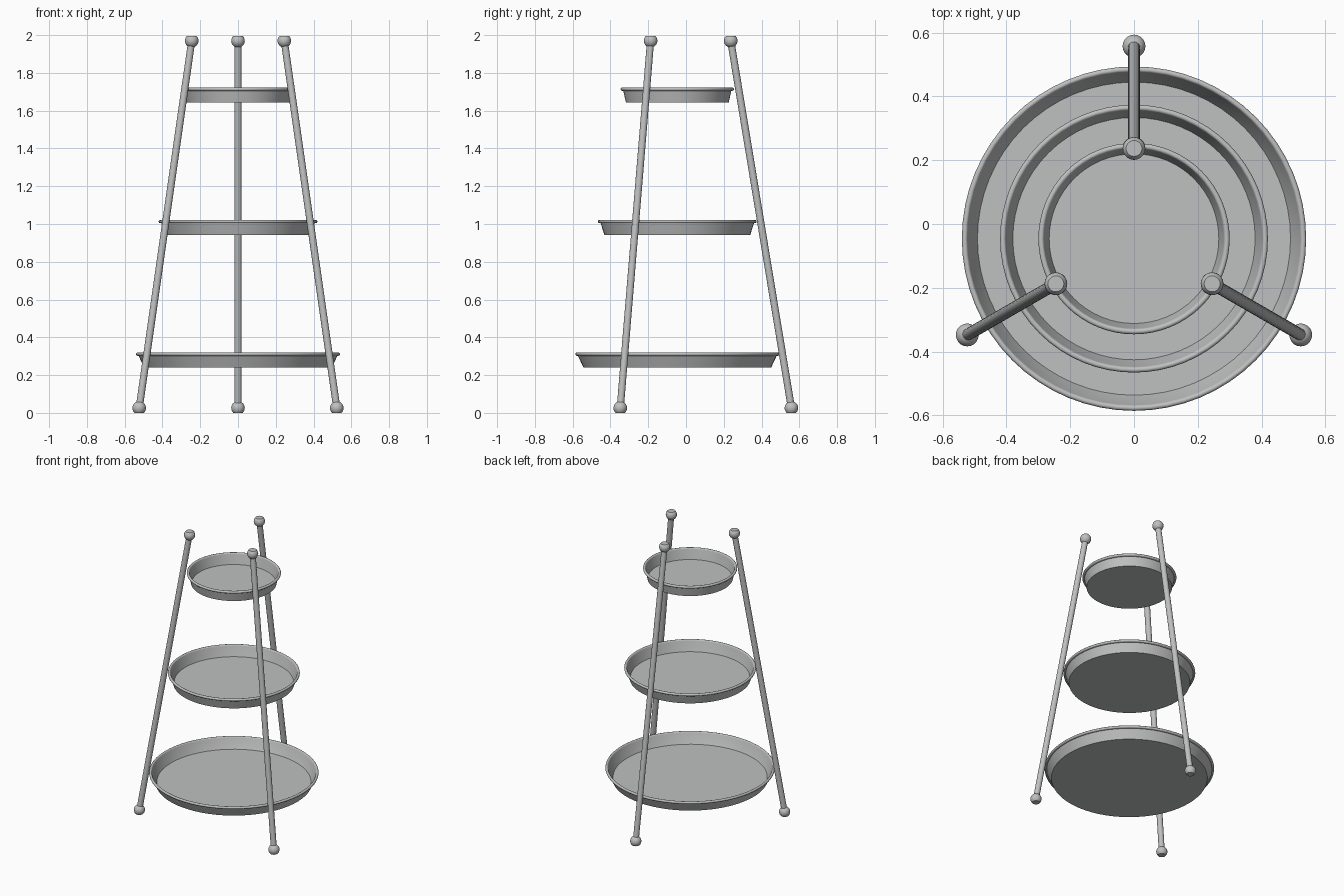
import bpy, bmesh, math
from mathutils import Vector

cube = bpy.data.objects.get("Cube")
if cube:
    bpy.data.objects.remove(cube, do_unlink=True)

CY = -0.046          # stand axis, shifted so the three feet are centred

metal = bpy.data.materials.new("grey metal")
metal.use_nodes = True
GREY = (0.52, 0.53, 0.525, 1)
metal.diffuse_color = GREY
metal.node_tree.nodes["Principled BSDF"].inputs["Base Color"].default_value = GREY


def finish(name, bm, location=(0, 0, 0)):
    bmesh.ops.remove_doubles(bm, verts=bm.verts, dist=1e-5)
    bmesh.ops.recalc_face_normals(bm, faces=bm.faces)
    mesh = bpy.data.meshes.new(name)
    bm.to_mesh(mesh)
    bm.free()
    mesh.materials.append(metal)
    ob = bpy.data.objects.new(name, mesh)
    bpy.context.collection.objects.link(ob)
    ob.location = location
    bpy.ops.object.select_all(action="DESELECT")
    ob.select_set(True)
    bpy.context.view_layer.objects.active = ob
    bpy.ops.object.shade_smooth_by_angle(angle=math.radians(35))
    return ob


def lathe(name, profile, location, steps):
    bm = bmesh.new()
    verts = [bm.verts.new((r, 0, z)) for r, z in profile]
    edges = [bm.edges.new(pair) for pair in zip(verts, verts[1:])]
    bmesh.ops.spin(bm, geom=verts + edges, cent=(0, 0, 0), axis=(0, 0, 1),
                   angle=math.tau, steps=steps, use_duplicate=False)
    return finish(name, bm, location)


def tray(name, rim, base, z, height=0.08):
    # flared dish with a thin rolled lip
    t, lip = 0.006, 0.009
    wall = rim - 2 * lip
    roll = [(rim - lip + lip * math.cos(a), height - lip + lip * math.sin(a))
            for a in [math.radians(d) for d in range(-90, 181, 30)]]
    profile = [(0, 0), (base, 0), (wall + 0.004, height - 2 * lip)] + roll
    profile += [(base - t, t), (0, t)]
    return lathe(name, profile, (0, CY, z), 64)


def ball(name, location, flip):
    # round knob with a flattened end
    r = 0.036
    angles = [math.radians(-46 + 136 * i / 8) for i in range(9)]
    profile = [(0, r * math.sin(angles[0]))]
    profile += [(r * math.cos(a), r * math.sin(a)) for a in angles[:-1]] + [(0, r)]
    if flip:
        profile = [(x, -z) for x, z in profile]
    return lathe(name, profile, location, 20)


def rod(name, a, b, radius):
    bm = bmesh.new()
    bmesh.ops.create_cone(bm, cap_ends=True, segments=16, radius1=radius,
                          radius2=radius, depth=(b - a).length)
    turn = (b - a).to_track_quat("Z", "Y").to_matrix()
    bmesh.ops.rotate(bm, verts=bm.verts, matrix=turn)
    return finish(name, bm, (a + b) / 2)


# three dishes, largest at the bottom
tray("bottom_tray", 0.54, 0.497, 0.24)
tray("middle_tray", 0.42, 0.386, 0.942)
tray("top_tray", 0.30, 0.272, 1.643)

# three leaning legs with a foot and a knob
for side, degrees in (("back", 90), ("right", 210), ("left", 330)):
    a = math.radians(degrees)
    out = Vector((math.cos(a), math.sin(a), 0))
    axis = Vector((0, CY, 0))
    low = axis + out * 0.604 + Vector((0, 0, 0.026))
    high = axis + out * 0.283 + Vector((0, 0, 1.97))
    rod(side + "_leg", low, high, 0.019)
    ball(side + "_foot", low, False)
    ball(side + "_knob", high, True)
